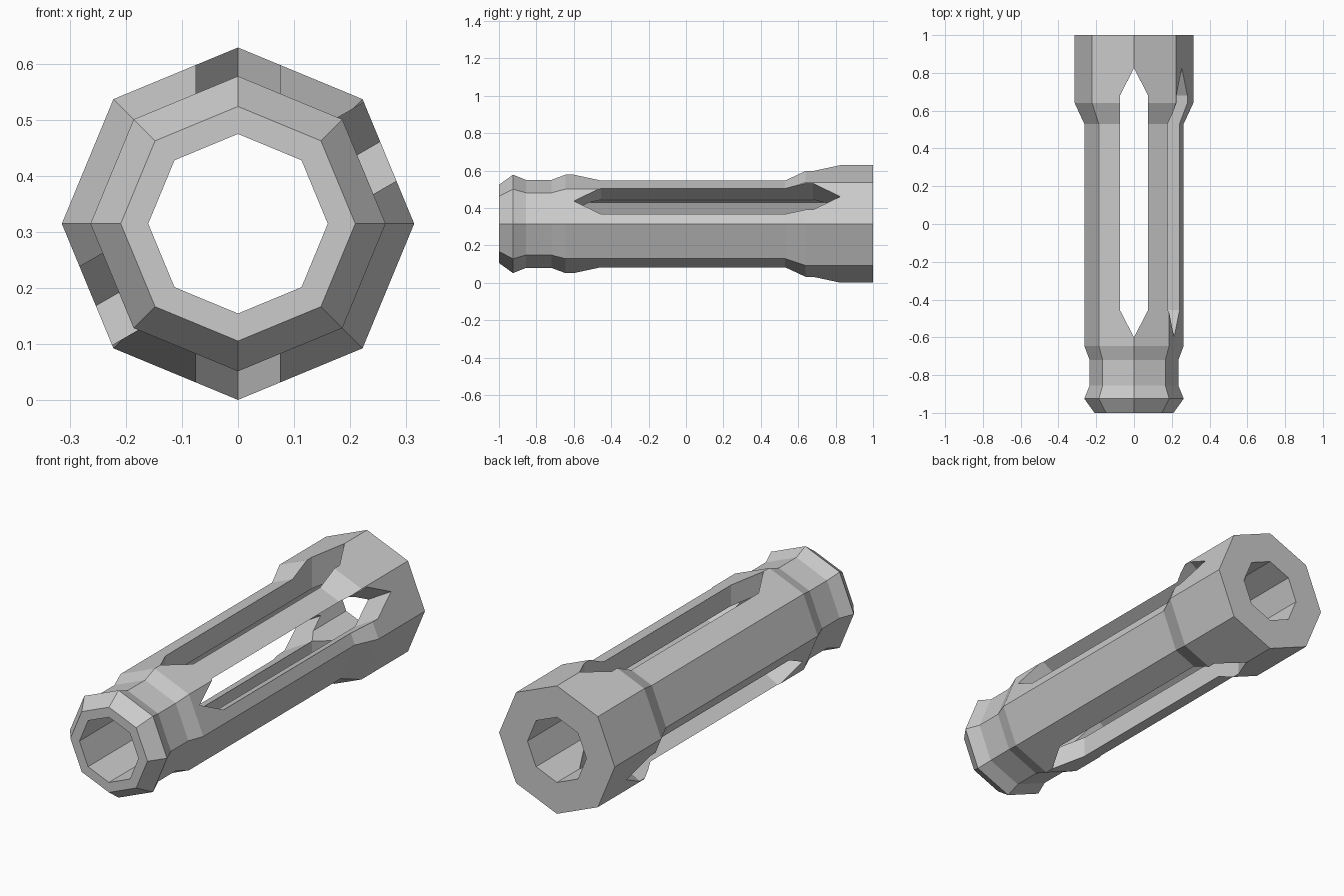
import bpy, bmesh
from math import sin, cos, pi, radians
from mathutils import Matrix

if "Cube" in bpy.data.objects:
    bpy.data.objects.remove(bpy.data.objects["Cube"])

CZ = 0.315      # height of the tube axis
SIDES = 8


def make_object(name, bm):
    bmesh.ops.recalc_face_normals(bm, faces=bm.faces)
    mesh = bpy.data.meshes.new(name)
    bm.to_mesh(mesh)
    bm.free()
    ob = bpy.data.objects.new(name, mesh)
    bpy.context.collection.objects.link(ob)
    return ob


def lathe(name, profile):
    """Sweep a closed (y, radius) profile around the y axis."""
    bm = bmesh.new()
    rings = []
    for i in range(SIDES):
        a = 2 * pi * i / SIDES
        rings.append([bm.verts.new((r * cos(a), y, CZ + r * sin(a))) for y, r in profile])
    n = len(profile)
    for i in range(SIDES):
        a, b = rings[i], rings[(i + 1) % SIDES]
        for j in range(n):
            k = (j + 1) % n
            bm.faces.new((a[j], a[k], b[k], b[j]))
    return make_object(name, bm)


def slot_cutter(name, outline, angle, depth=0.5):
    """Prism through the axis with a pointed slot outline."""
    bm = bmesh.new()
    face = bm.faces.new([bm.verts.new((x, y, -depth)) for x, y in outline])
    ext = bmesh.ops.extrude_face_region(bm, geom=[face])
    top = [v for v in ext["geom"] if isinstance(v, bmesh.types.BMVert)]
    bmesh.ops.translate(bm, verts=top, vec=(0, 0, 2 * depth))
    bm.transform(Matrix.Translation((0, 0, CZ)) @ Matrix.Rotation(angle, 4, 'Y'))
    return make_object(name, bm)


# Octagonal tube: outer steps, then the straight bore
profile = [(-1, 0.209), (-0.925, 0.263), (-0.855, 0.235), (-0.72, 0.235),
           (-0.645, 0.263), (0.53, 0.263), (0.64, 0.314), (1, 0.314),
           (1, 0.16), (-1, 0.16)]
tube = lathe("slotted_tube", profile)

# Six pointed slots, cut as three prisms passing right through
outline = [(0, -0.6), (0.075, -0.455), (0.075, 0.68),
           (0, 0.825), (-0.075, 0.68), (-0.075, -0.455)]
bpy.context.view_layer.objects.active = tube
for i in range(3):
    cutter = slot_cutter("slot_cutter", outline, radians(60 * i))
    cutter.hide_render = True
    mod = tube.modifiers.new("slot", 'BOOLEAN')
    mod.operation = 'DIFFERENCE'
    mod.solver = 'EXACT'
    mod.object = cutter
    bpy.ops.object.modifier_apply(modifier=mod.name)
    bpy.data.objects.remove(cutter)
